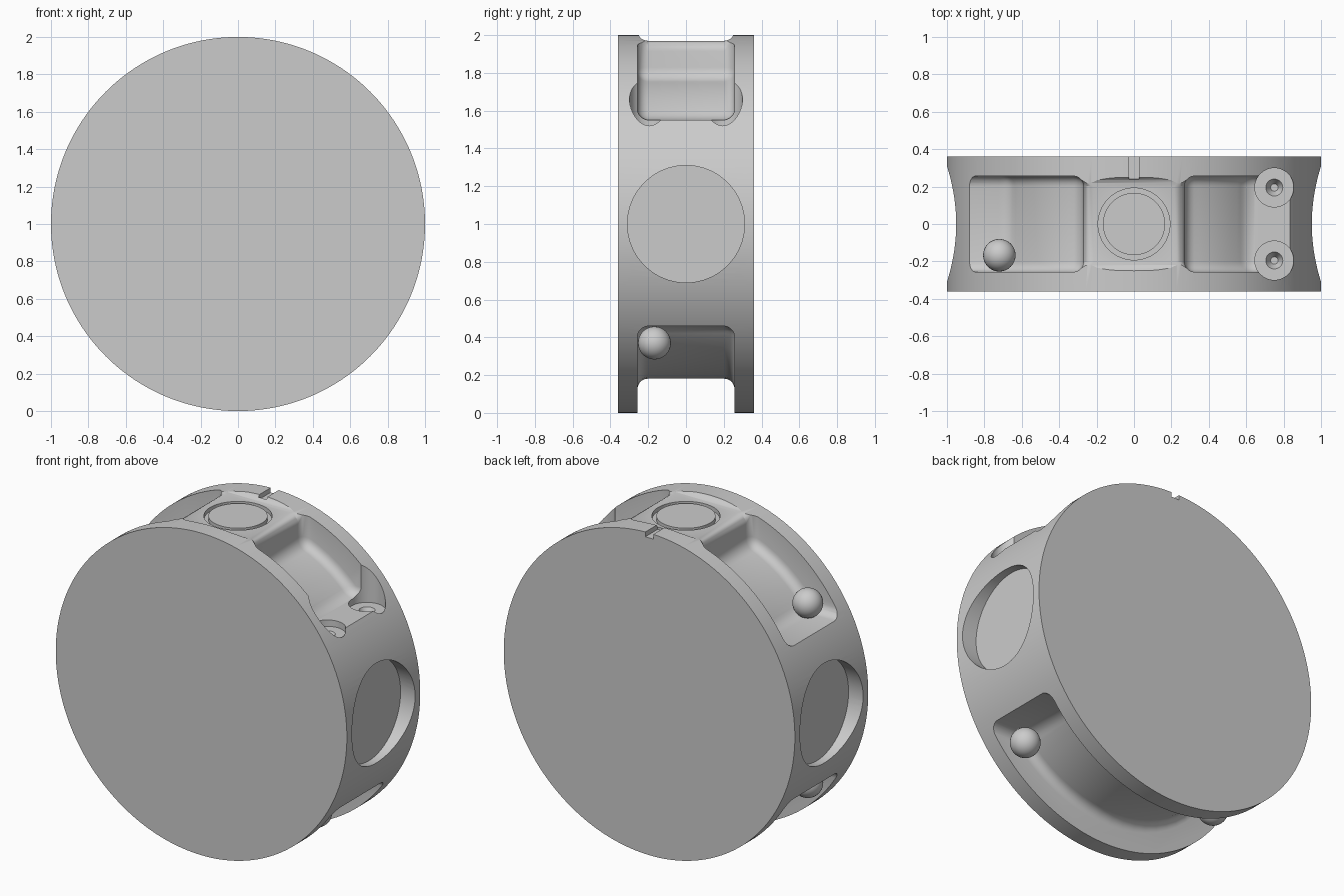
import bpy, bmesh
from math import sin, cos, asin, acos, pi
from mathutils import Matrix, Vector

if "Cube" in bpy.data.objects:
    bpy.data.objects.remove(bpy.data.objects["Cube"])

MID = 1.0        # height of the drum axis
FLOOR = 0.82     # radius of the pocket floors
HALF = 0.257     # half width of the pockets

grey = bpy.data.materials.new("plain grey")
grey.use_nodes = True
grey.diffuse_color = (0.6, 0.6, 0.6, 1)
grey.node_tree.nodes["Principled BSDF"].inputs["Base Color"].default_value = (0.6, 0.6, 0.6, 1)


def add_object(name, bm):
    bmesh.ops.recalc_face_normals(bm, faces=bm.faces)
    mesh = bpy.data.meshes.new(name)
    bm.to_mesh(mesh)
    bm.free()
    mesh.materials.append(grey)
    obj = bpy.data.objects.new(name, mesh)
    bpy.context.collection.objects.link(obj)
    return obj


def cylinder(name, start, end, radius, tip=None, segments=64):
    """Cylinder or cone between two points."""
    a, b = Vector(start), Vector(end)
    turn = (b - a).to_track_quat('Z', 'Y').to_matrix().to_4x4()
    bm = bmesh.new()
    bmesh.ops.create_cone(bm, cap_ends=True, segments=segments, radius1=radius,
                          radius2=radius if tip is None else tip, depth=(b - a).length,
                          matrix=Matrix.Translation((a + b) / 2) @ turn)
    return add_object(name, bm)


def apply_modifiers(obj):
    bpy.ops.object.select_all(action='DESELECT')
    bpy.context.view_layer.objects.active = obj
    obj.select_set(True)
    for mod in list(obj.modifiers):
        bpy.ops.object.modifier_apply(modifier=mod.name)


def cut(target, cutter):
    mod = target.modifiers.new("cut", 'BOOLEAN')
    mod.operation = 'DIFFERENCE'
    mod.solver = 'EXACT'
    mod.object = cutter
    apply_modifiers(target)
    bpy.data.objects.remove(cutter)


def arc(a0, a1, steps):
    """Points on the pocket floor circle, in x and z."""
    return [(FLOOR * cos(a0 + (a1 - a0) * i / steps),
             MID + FLOOR * sin(a0 + (a1 - a0) * i / steps)) for i in range(steps + 1)]


def pocket_cutter(profile):
    """Extrude an x-z profile across the drum and round its edges."""
    bm = bmesh.new()
    face = bm.faces.new([bm.verts.new((x, -HALF, z)) for x, z in profile])
    out = bmesh.ops.extrude_face_region(bm, geom=[face])
    verts = [v for v in out["geom"] if isinstance(v, bmesh.types.BMVert)]
    bmesh.ops.translate(bm, verts=verts, vec=(0, 2 * HALF, 0))
    obj = add_object("pocket_cutter", bm)
    mod = obj.modifiers.new("round", 'BEVEL')
    mod.width = 0.055
    mod.segments = 5
    mod.limit_method = 'ANGLE'
    mod.angle_limit = 0.6
    mod.use_clamp_overlap = False
    apply_modifiers(obj)
    return obj


# Drum
drum = cylinder("drum", (0, -0.36, MID), (0, 0.36, MID), 1.0, segments=192)

# Top pockets with the raised land between them
left_end, right_end, land = 0.475, 0.55, 0.27
a_land = acos(land / FLOOR)
top = [(-1.3, MID + left_end)]
top += arc(pi - asin(left_end / FLOOR), pi - a_land, 6)
top += [(-land, 1.97), (land, 1.97)]
top += arc(a_land, asin(right_end / FLOOR), 5)
top += [(1.3, MID + right_end), (1.3, 2.4), (-1.3, 2.4)]
cut(drum, pocket_cutter(top))

# Long bottom channel
bottom = [(-1.3, MID - left_end)]
bottom += arc(pi + asin(left_end / FLOOR), 2 * pi - asin(0.54 / FLOOR), 18)
bottom += [(1.3, 0.46), (1.3, -0.4), (-1.3, -0.4)]
cut(drum, pocket_cutter(bottom))

# Round side recesses
for side in (-1, 1):
    cut(drum, cylinder("recess_cutter", (side * 0.9, 0, MID), (side * 1.2, 0, MID), 0.31))

# Screw bores with countersunk holes
for y in (-0.195, 0.195):
    cut(drum, cylinder("bore_cutter", (0.75, y, 1.51), (0.75, y, 2.2), 0.104, segments=48))
    cut(drum, cylinder("hole_cutter", (0.75, y, 1.46), (0.75, y, 1.515), 0.02, 0.048, 32))

# Ring groove on the land
groove = cylinder("groove_cutter", (0, 0, 1.945), (0, 0, 2.1), 0.192)
cut(groove, cylinder("groove_core", (0, 0, 1.9), (0, 0, 2.2), 0.166))
cut(drum, groove)

# Index notch on the back rim
bm = bmesh.new()
bmesh.ops.create_cube(bm, size=1, matrix=Matrix.Translation((0, 0.34, 2.02)) @ Matrix.Diagonal((0.055, 0.2, 0.1, 1)))
cut(drum, add_object("notch_cutter", bm))

apply_modifiers(drum)
bpy.ops.object.shade_smooth_by_angle(angle=0.5)

# Balls resting in the pocket ends
for name, x, z in (("upper_right_ball", -0.72, 1.558),
                   ("lower_right_ball", -0.72, 0.442),
                   ("lower_left_ball", 0.659, 0.37)):
    bm = bmesh.new()
    bmesh.ops.create_uvsphere(bm, u_segments=32, v_segments=16, radius=0.087,
                              matrix=Matrix.Translation((x, -0.167, z)))
    for face in bm.faces:
        face.smooth = True
    add_object(name, bm)
